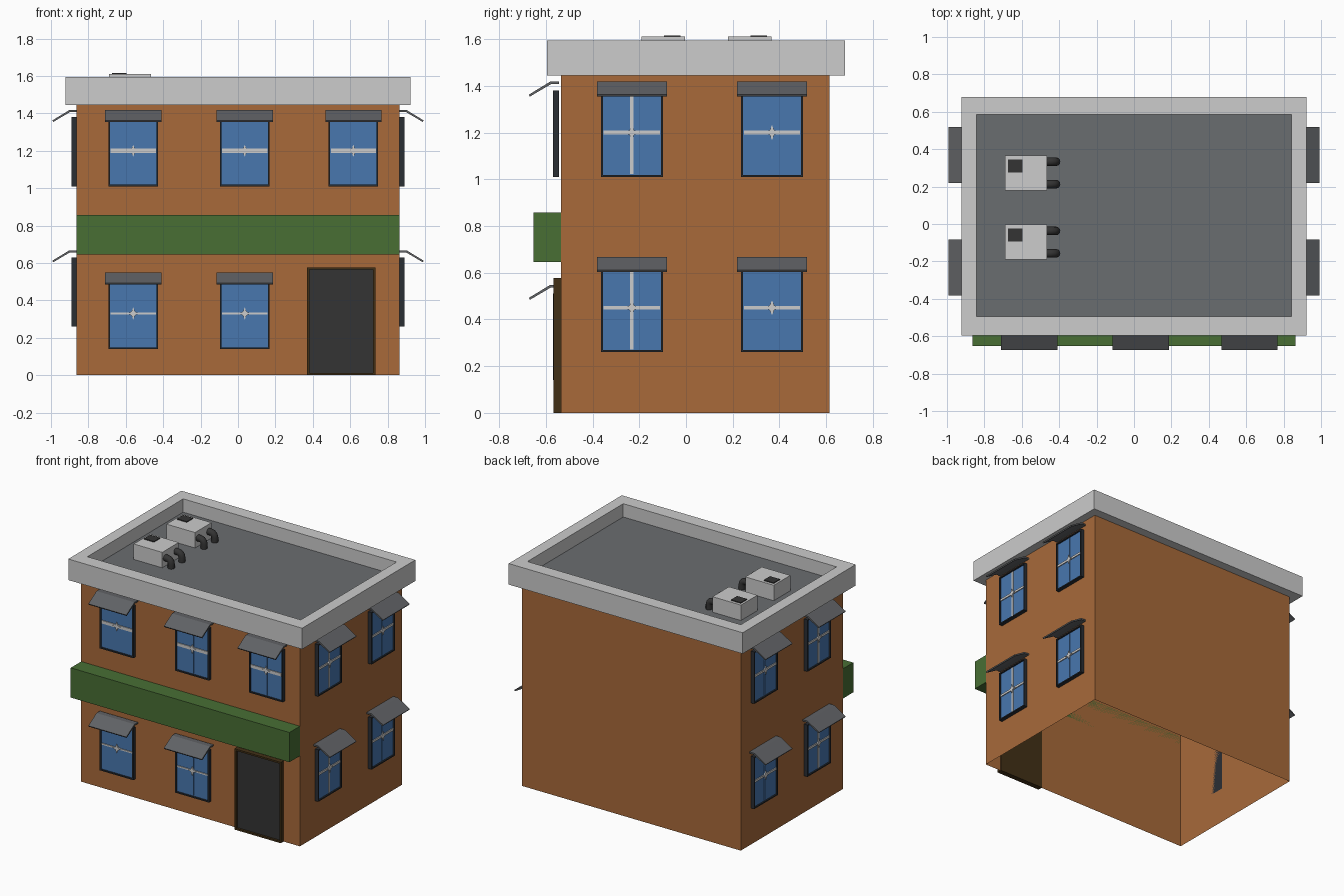
import bpy, bmesh, math
from mathutils import Matrix, Vector

if "Cube" in bpy.data.objects:
    bpy.data.objects.remove(bpy.data.objects["Cube"])


def mat(name, r, g, b):
    m = bpy.data.materials.new(name)
    lin = [((c / 255 + 0.055) / 1.055) ** 2.4 for c in (r, g, b)]
    m.diffuse_color = (*lin, 1)
    m.use_nodes = True
    m.node_tree.nodes["Principled BSDF"].inputs["Base Color"].default_value = m.diffuse_color
    return m


BRICK = mat("brick orange", 168, 106, 58)
STONE = mat("light grey", 204, 204, 204)
ROOF = mat("roof grey", 106, 109, 112)
AWNING = mat("awning grey", 96, 98, 101)
GREEN = mat("hedge green", 72, 110, 52)
FRAME = mat("frame charcoal", 42, 46, 52)
GLASS = mat("window blue", 72, 119, 175)
DOOR = mat("door black", 52, 52, 52)
WOOD = mat("door frame brown", 66, 48, 22)


def finish(name, bm, mats, matrix=Matrix()):
    bmesh.ops.recalc_face_normals(bm, faces=bm.faces)
    me = bpy.data.meshes.new(name)
    bm.to_mesh(me)
    bm.free()
    for m in mats:
        me.materials.append(m)
    ob = bpy.data.objects.new(name, me)
    ob.matrix_world = matrix
    bpy.context.collection.objects.link(ob)
    return ob


def add_box(bm, x0, x1, y0, y1, z0, z1):
    m = Matrix.Translation(((x0 + x1) / 2, (y0 + y1) / 2, (z0 + z1) / 2))
    m = m @ Matrix.Diagonal((x1 - x0, y1 - y0, z1 - z0, 1))
    bmesh.ops.create_cube(bm, size=1, matrix=m)


def box(name, dims, m, matrix=Matrix()):
    bm = bmesh.new()
    add_box(bm, *dims)
    return finish(name, bm, [m], matrix)


def prism(name, profile, direction, m, matrix=Matrix()):
    """Extrude a closed outline along a direction."""
    bm = bmesh.new()
    f = bm.faces.new([bm.verts.new(p) for p in profile])
    ext = bmesh.ops.extrude_face_region(bm, geom=[f], use_keep_orig=True)
    vs = [v for v in ext["geom"] if isinstance(v, bmesh.types.BMVert)]
    bmesh.ops.translate(bm, verts=vs, vec=Vector(direction))
    return finish(name, bm, [m], matrix)


def recessed_panel(name, x0, x1, z0, z1, y_back, depth, rim, sink, mats, matrix=Matrix()):
    """Box whose front face is inset and pushed back; the inset takes the second colour."""
    bm = bmesh.new()
    add_box(bm, x0, x1, y_back - depth, y_back, z0, z1)
    bm.normal_update()
    front = min(bm.faces, key=lambda f: f.calc_center_median().y)
    bmesh.ops.inset_region(bm, faces=[front], thickness=rim)
    ext = bmesh.ops.extrude_face_region(bm, geom=[front])
    new = [g for g in ext["geom"] if isinstance(g, bmesh.types.BMFace)][0]
    bmesh.ops.translate(bm, verts=new.verts, vec=(0, sink, 0))
    new.material_index = 1
    if front.is_valid:
        bm.faces.remove(front)
    return finish(name, bm, mats, matrix)


# Walls: open underneath
X, Y0, Y1, EAVE = 0.863, -0.535, 0.615, 1.445
bm = bmesh.new()
add_box(bm, -X, X, Y0, Y1, 0, EAVE + 0.01)
base = min(bm.faces, key=lambda f: f.calc_center_median().z)
bmesh.ops.delete(bm, geom=[base], context='FACES_ONLY')
finish("walls", bm, [BRICK])

# Parapet with sunken roof floor
bm = bmesh.new()


def rect(x, y0, y1, z):
    return [bm.verts.new(p) for p in ((-x, y0, z), (x, y0, z), (x, y1, z), (-x, y1, z))]


loops = [rect(0.923, -0.595, 0.68, EAVE), rect(0.923, -0.595, 0.68, 1.595),
         rect(0.842, -0.495, 0.585, 1.595), rect(0.842, -0.495, 0.585, 1.50)]
for a, b in zip(loops, loops[1:]):
    for i in range(4):
        j = (i + 1) % 4
        bm.faces.new((a[i], a[j], b[j], b[i]))
bm.faces.new(loops[0])
bm.faces.new(loops[-1]).material_index = 1
finish("parapet_and_roof", bm, [STONE, ROOF])

# Hedge band above the ground floor
box("hedge_box", (-X, X, -0.653, Y0, 0.645, 0.857), GREEN)

# Door
recessed_panel("door", 0.37, 0.735, 0, 0.577, Y0 + 0.005, 0.037, 0.017, 0.015, [WOOD, DOOR])


def window(tag, matrix, bar, white_mullion):
    """Window facing local -y: wall at y=0, sill at z=0."""
    w, h = 0.1325, 0.37
    recessed_panel("window_frame_" + tag, -w, w, 0, h, 0, 0.027, 0.012, 0.01,
                   [FRAME, GLASS], matrix)
    mid = 0.19
    box("glazing_bar_" + tag, (-w + 0.012, w - 0.012, -0.023, -0.016, mid - bar, mid + bar),
        STONE, matrix)
    box("mullion_" + tag, (-0.007, 0.007, -0.022, -0.016, 0.012, h - 0.012),
        STONE if white_mullion else GLASS, matrix)
    # four-pointed boss at the crossing
    star = []
    for i in range(8):
        r = 0.032 if i % 2 == 0 else 0.014
        a = i * math.pi / 4
        star.append((r * math.cos(a), -0.027, mid + r * math.sin(a)))
    prism("bar_boss_" + tag, star, (0, 0.009, 0), STONE, matrix)
    # bent sheet awning
    t = 0.011
    prof = [(0, 0.408), (-0.038, 0.408), (-0.13, 0.352), (-0.125, 0.344),
            (-0.035, 0.408 - t), (0, 0.408 - t)]
    prism("awning_" + tag, [(-0.15, y, z) for y, z in prof], (0.30, 0, 0), AWNING, matrix)


# Front windows (door takes the last place on the ground floor)
for i, x in enumerate((-0.56, 0.036, 0.617)):
    window(f"front_upper_{i}", Matrix.Translation((x, -0.543, 1.01)), 0.011, False)
    if i < 2:
        window(f"front_lower_{i}", Matrix.Translation((x, -0.543, 0.14)), 0.005, False)

# Side windows
for side, s in (("right", 1), ("left", -1)):
    turn = Matrix.Rotation(s * math.pi / 2, 4, 'Z')
    for i, y in enumerate((-0.232, 0.368)):
        for level, z in (("lower", 0.26), ("upper", 1.01)):
            window(f"{side}_{level}_{i}", Matrix.Translation((s * X, y, z)) @ turn,
                   0.008, i == 0)

# Rooftop air units with curved pipes
for n, y in enumerate((0.273, -0.097)):
    box(f"air_unit_{n}", (-0.69, -0.465, y - 0.093, y + 0.093, 1.495, 1.61), STONE)
    box(f"air_unit_vent_{n}", (-0.675, -0.597, y + 0.003, y + 0.073, 1.607, 1.616), DOOR)
    for k, dy in enumerate((0.06, -0.06)):
        bm = bmesh.new()
        path = [(-0.475, 1.56, 0), (-0.445, 1.56, 0)]
        path += [(-0.445 + 0.028 * math.sin(a), 1.532 + 0.028 * math.cos(a), a)
                 for a in (math.pi / 6, math.pi / 3, math.pi / 2)]
        path.append((-0.417, 1.498, math.pi / 2))
        rings = []
        for px, pz, a in path:
            ring = []
            for q in range(12):
                t = q * math.pi / 6
                u = 0.023 * math.cos(t)
                ring.append(bm.verts.new((px + u * math.sin(a), y + dy + 0.023 * math.sin(t),
                                          pz + u * math.cos(a))))
            rings.append(ring)
        for a, b in zip(rings, rings[1:]):
            for q in range(12):
                r = (q + 1) % 12
                bm.faces.new((a[q], a[r], b[r], b[q])).smooth = True
        bm.faces.new(rings[0])
        bm.faces.new(rings[-1])
        finish(f"air_pipe_{n}_{k}", bm, [DOOR])
